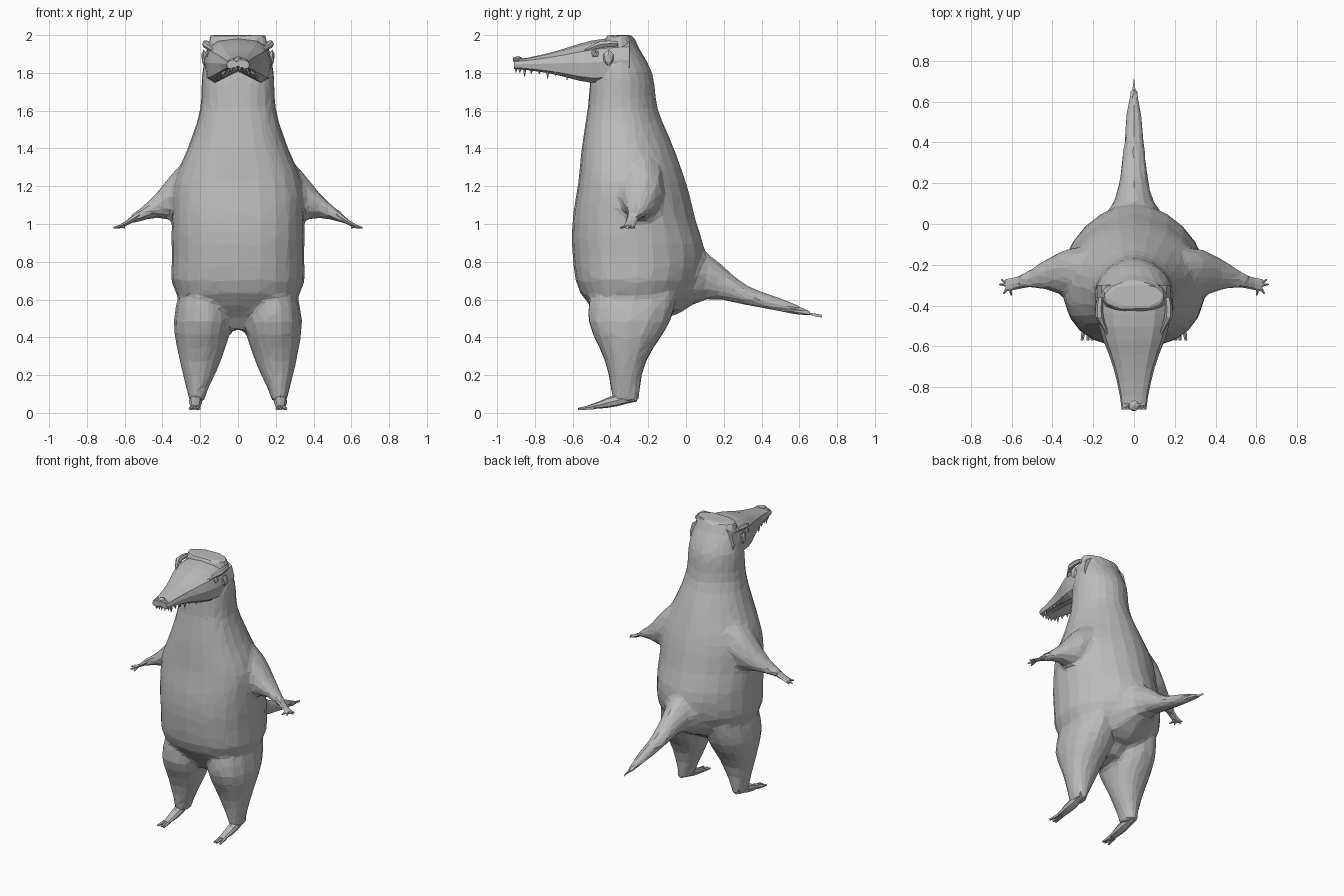
import bpy, bmesh, math
from mathutils import Vector, Matrix

cube = bpy.data.objects.get("Cube")
if cube:
    bpy.data.objects.remove(cube, do_unlink=True)

# One plain grey for the whole animal
grey = bpy.data.materials.new("plain_grey")
grey.use_nodes = True
colour = (.5, .5, .5, 1)
grey.diffuse_color = colour
grey.node_tree.nodes["Principled BSDF"].inputs["Base Color"].default_value = colour


def spline(knots, t):
    """Smooth curve through evenly spaced values, t running from start to end."""
    last = len(knots) - 1
    i = min(int(t * last), last - 1)
    f = t * last - i
    a, b, c, d = knots[max(i - 1, 0)], knots[i], knots[i + 1], knots[min(i + 2, last)]
    return b + f / 2 * (c - a + f * (2 * a - 5 * b + 4 * c - d + f * (3 * (b - c) + d - a)))


def power(value, exponent):
    return math.copysign(abs(value) ** exponent, value)


def oval(count, lower=1, upper=1):
    """Unit outline; an exponent below one makes that half boxier, above one more pointed."""
    outline = []
    for i in range(count):
        angle = math.tau * i / count
        c, s = math.cos(angle), math.sin(angle)
        exponent = lower if s < 0 else upper
        outline.append((power(c, exponent), power(s, exponent)))
    return outline


def tube(bm, outline, axis, span, steps, u_low, u_high, v_low, v_high, side=1):
    """Skin rings along an axis; the lists bound each ring in the two other directions."""
    loops, faces = [], []
    for k in range(steps + 1):
        t = k / steps
        bounds = [spline(knots, t) for knots in (u_low, u_high, v_low, v_high)]
        loop = []
        for p, q in outline:
            co = [(bounds[0] + bounds[1] + p * (bounds[1] - bounds[0])) / 2,
                  (bounds[2] + bounds[3] + q * (bounds[3] - bounds[2])) / 2]
            co.insert(axis, span[0] + t * (span[1] - span[0]))
            co[0] *= side
            loop.append(bm.verts.new(co))
        loops.append(loop)
    for a, b in zip(loops, loops[1:]):
        for i in range(len(outline)):
            faces.append(bm.faces.new((a[i - 1], a[i], b[i], b[i - 1])))
    faces += [bm.faces.new(loops[0]), bm.faces.new(loops[-1])]
    bmesh.ops.recalc_face_normals(bm, faces=faces)


def minus(knots):
    return [-k for k in knots]


def spike(bm, start, end, thick, thin):
    """Tapered rod between two points."""
    start, end = Vector(start), Vector(end)
    along = end - start
    turn = along.to_track_quat('Z', 'Y').to_matrix().to_4x4()
    bmesh.ops.create_cone(bm, cap_ends=True, segments=5, radius1=thick, radius2=thin,
                          depth=along.length, matrix=Matrix.Translation((start + end) / 2) @ turn)


def blob(bm, centre, size):
    place = Matrix.Translation(centre) @ Matrix.Diagonal((*size, 1))
    bmesh.ops.create_icosphere(bm, subdivisions=1, radius=1, matrix=place)


def make(name, bm, paired=False):
    mesh = bpy.data.meshes.new(name)
    bm.to_mesh(mesh)
    bm.free()
    mesh.materials.append(grey)
    obj = bpy.data.objects.new(name, mesh)
    bpy.context.collection.objects.link(obj)
    if paired:
        obj.modifiers.new("other_side", 'MIRROR')
    return obj


# Torso, neck and skull, from crotch to crown
bm = bmesh.new()
width = [.1, .33, .35, .35, .34, .26, .2, .19, .15]
front = [-.4, -.56, -.6, -.6, -.57, -.55, -.52, -.5, -.42]
back = [-.2, .04, .1, .05, 0, -.07, -.15, -.18, -.28]
tube(bm, oval(24, .8, 1.1), 2, (.44, 2), 24, minus(width), width, front, back)

# Tail, from rump to tip
width = [.25, .1, .06, .04, .01]
tube(bm, oval(12, .9, 1.2), 1, (-.1, .73), 12, minus(width), width,
     [.5, .6, .57, .53, .5], [.95, .85, .68, .6, .52])

# Legs from ankle to hip, arms from shoulder to wrist
for side in (1, -1):
    tube(bm, oval(14, .9, .9), 2, (.06, .7), 9, [.18, .09, .03, .06], [.26, .31, .34, .3],
         [-.39, -.43, -.52, -.5], [-.25, -.21, -.08, -.03], side)
    tube(bm, oval(10), 0, (.2, .57), 8, [-.38, -.36, -.32, -.32], [-.12, -.12, -.18, -.25],
         [1.1, 1.02, 1.03, 1], [1.4, 1.3, 1.15, 1.05], side)

# Blend these parts into one faceted skin
body = make("body", bm)
skin = body.modifiers.new("skin", 'REMESH')
skin.mode = 'VOXEL'
skin.voxel_size = .018
soften = body.modifiers.new("soften", 'SMOOTH')
soften.iterations = 4
facet = body.modifiers.new("facet", 'DECIMATE')
facet.ratio = .065

# Snout with a hollow underside, from brow to tip
bm = bmesh.new()
width = [.18, .17, .1, .06]
roof = [(p, -.4 if q < 0 and abs(p) < .1 else q) for p, q in oval(12, .5, .8)]
tube(bm, roof, 1, (-.3, -.91), 9, minus(width), width,
     [1.75, 1.74, 1.79, 1.82], [1.99, 1.97, 1.91, 1.87])
bmesh.ops.triangulate(bm, faces=bm.faces[:])
make("snout", bm)

# Nose pad between two nostril lobes
bm = bmesh.new()
blob(bm, (0, -.89, 1.87), (.03, .03, .02))
for side in (1, -1):
    blob(bm, (side * .03, -.89, 1.86), (.025, .02, .02))
make("nose", bm)

# Teeth along the rim of the upper jaw, every third one longer
bm = bmesh.new()
for i in range(8):
    t = i / 7
    x, y, z = spline([.05, .1], t), spline([-.88, -.63], t), spline([1.82, 1.8], t)
    spike(bm, (x, y, z), (x, y, z - (.04 if i % 3 == 1 else .02)), .01, .001)
for x in (.01, .035):
    spike(bm, (x, -.9, 1.83), (x, -.9, 1.8), .01, .001)
make("teeth", bm, True)

# Eyes, brows and ears
bm = bmesh.new()
blob(bm, (.15, -.48, 1.9), (.025, .025, .025))
make("eyes", bm, True)
bm = bmesh.new()
tube(bm, oval(6), 1, (-.36, -.55), 4, [.15, .15, .12], [.18, .19, .13],
     [1.94, 1.93, 1.91], [1.97, 1.97, 1.92])
make("brows", bm, True)
bm = bmesh.new()
blob(bm, (.18, -.41, 1.88), (.015, .03, .045))
make("ears", bm, True)

# Hands with thin fingers fanned around the palm
bm = bmesh.new()
tube(bm, oval(8), 0, (.52, .63), 3, [-.31, -.32, -.33], [-.24, -.26, -.27],
     [1.02, 1, .975], [1.08, 1.03, .995])
palm = Vector((.61, -.3, .99))
for degrees in (35, 5, -55, -100):
    angle = math.radians(degrees)
    reach = Vector((math.cos(angle), math.sin(angle), -.2)) * .05
    spike(bm, palm, palm + reach, .012, .004)
make("hands", bm, True)

# Feet with three spread toes
bm = bmesh.new()
tube(bm, oval(8, .8), 1, (-.26, -.52), 5, [.2, .19, .2], [.25, .26, .25],
     [.06, .03, .02], [.12, .09, .04])
for spread in (-.02, 0, .03):
    spike(bm, (.225 + spread / 2, -.49, .03), (.225 + spread, -.57, .02), .014, .007)
make("feet", bm, True)
